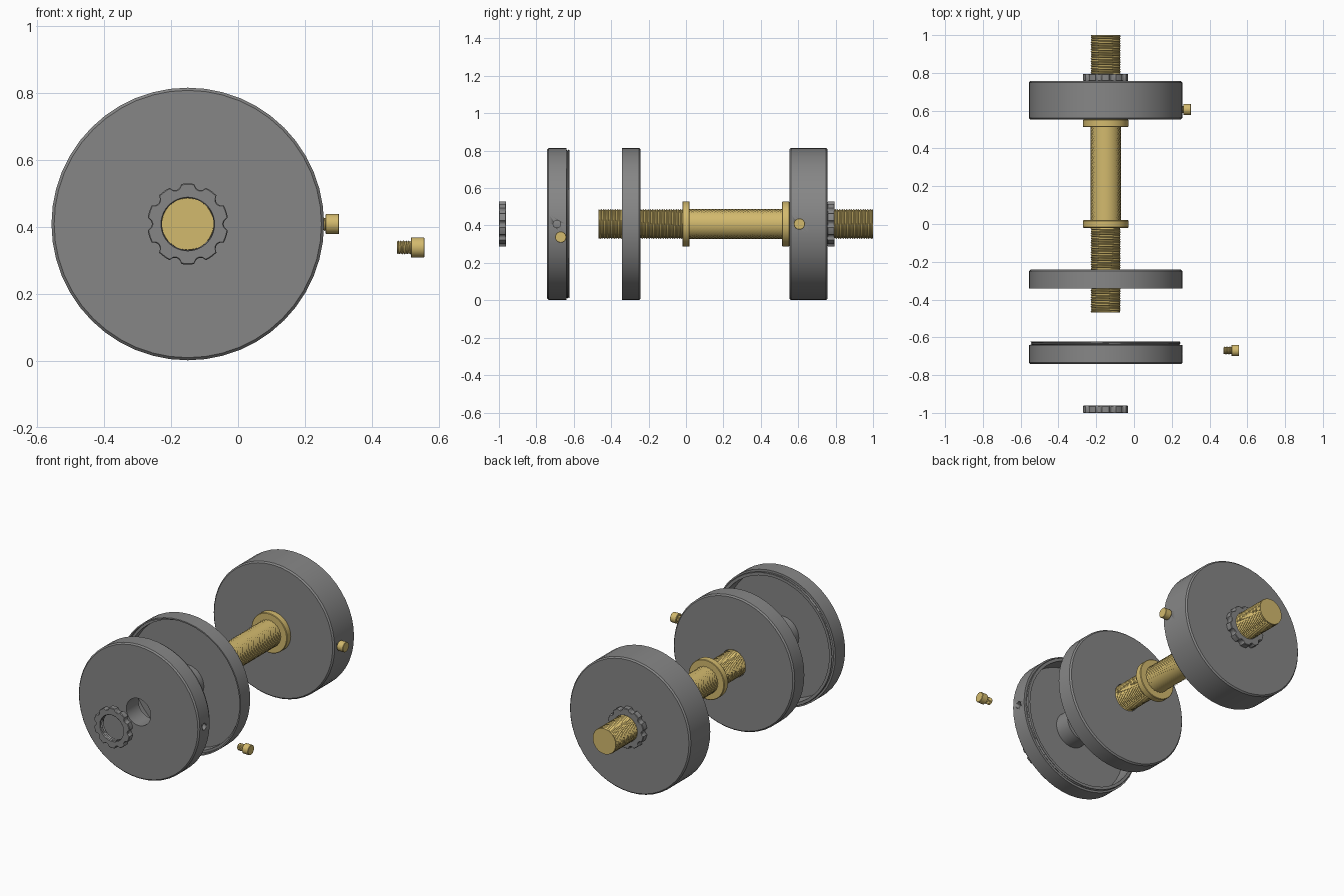
import bpy, bmesh
from math import cos, sin, pi, tau, floor
from mathutils import Vector, Matrix

if "Cube" in bpy.data.objects:
    bpy.data.objects.remove(bpy.data.objects["Cube"])

CENTRE = Vector((-0.15, 0, 0.408))
brass = bpy.data.materials.new("brass")
brass.diffuse_color = (0.65, 0.49, 0.155, 1)
brass.use_nodes = True
brass.node_tree.nodes["Principled BSDF"].inputs["Base Color"].default_value = brass.diffuse_color
dark = bpy.data.materials.new("dark_grey")
dark.diffuse_color = (0.24, 0.24, 0.24, 1)
dark.use_nodes = True
dark.node_tree.nodes["Principled BSDF"].inputs["Base Color"].default_value = dark.diffuse_color


def revolve(name, profile, seg=48, closed=False, origin=CENTRE, turn=None, mat=dark):
    """Lathe (radius, y[, offset function]) points around y; open profiles start and end on the axis."""
    bm = bmesh.new()
    rings = []
    for p in profile:
        r, y = p[:2]
        off = p[2] if len(p) > 2 else None
        if r == 0:
            rings.append([bm.verts.new((0, y, 0))] * seg)
            continue
        ring = []
        for i in range(seg):
            a = tau * i / seg
            q = r + (off(a, y) if off else 0)
            ring.append(bm.verts.new((q * cos(a), y, q * sin(a))))
        rings.append(ring)
    pairs = list(zip(rings, rings[1:]))
    if closed:
        pairs.append((rings[-1], rings[0]))
    for r0, r1 in pairs:
        for i in range(seg):
            j = (i + 1) % seg
            vs = list(dict.fromkeys((r0[i], r0[j], r1[j], r1[i])))
            bm.faces.new(vs)
    bmesh.ops.recalc_face_normals(bm, faces=bm.faces)
    if turn:
        bm.transform(turn)
    me = bpy.data.meshes.new(name)
    bm.to_mesh(me)
    bm.free()
    me.materials.append(mat)
    ob = bpy.data.objects.new(name, me)
    ob.location = origin
    bpy.context.collection.objects.link(ob)
    bpy.ops.object.select_all(action='DESELECT')
    ob.select_set(True)
    bpy.context.view_layer.objects.active = ob
    bpy.ops.object.shade_smooth_by_angle(angle=pi / 6)
    return ob


def thread(r, y0, y1, depth=0.006, pitch=0.0125):
    """Helical ridge rows between y0 and y1, plain at both ends."""
    def off(a, y):
        t = y / pitch - a / tau
        return -depth * abs(2 * (t - floor(t)) - 1)
    n = max(2, round(abs(y1 - y0) / pitch * 6))
    rows = [(r, y0 + (y1 - y0) * k / n, off) for k in range(1, n)]
    return [(r - depth / 2, y0)] + rows + [(r - depth / 2, y1)]


def knurl(r, y0, y1, n=56):
    """Fine diamond grip."""
    rows = []
    for k in range(n + 1):
        rows.append((r, y0 + (y1 - y0) * k / n,
                     lambda a, y, k=k: -0.005 * ((k + round(a * 48 / tau)) % 2)))
    return rows


def copy(ob, name, offset):
    c = ob.copy()
    c.name = name
    c.location = ob.location + Vector(offset)
    bpy.context.collection.objects.link(c)
    return c


def collar(y):
    return [(0.117, y), (0.12, y + 0.003), (0.12, y + 0.037), (0.117, y + 0.04)]


# Handle bar: threaded ends, two collars, knurled grip
bar = [(0, -0.468), (0.077, -0.468)] + thread(0.08, -0.465, -0.02)
bar += collar(-0.02) + knurl(0.081, 0.02, 0.513) + collar(0.513)
bar += thread(0.08, 0.553, 0.997) + [(0.077, 1.0), (0, 1.0)]
revolve("handle_bar", bar, mat=brass)

# Outer shell: hollow cup open to the back with a threaded male lip
outer = [(0.082, -0.742), (0.399, -0.742), (0.407, -0.734), (0.407, -0.640), (0.390, -0.640)]
outer += thread(0.398, -0.638, -0.622, 0.006, 0.012)
outer += [(0.378, -0.622), (0.378, -0.720), (0.105, -0.720), (0.105, -0.625), (0.082, -0.625)]
outer_shell = revolve("outer_shell", outer, closed=True)

# Filler hole through the rim
cutter = revolve("hole_cutter", [(0, -0.05), (0.02, -0.05), (0.02, 0.05), (0, 0.05)], 24,
                 origin=CENTRE + Vector((0.39, -0.69, 0)), turn=Matrix.Rotation(-pi / 2, 4, 'Z'))
mod = outer_shell.modifiers.new("filler_hole", 'BOOLEAN')
mod.operation = 'DIFFERENCE'
mod.object = cutter
bpy.context.view_layer.objects.active = outer_shell
bpy.ops.object.modifier_apply(modifier=mod.name)
bpy.data.objects.remove(cutter)
copy(outer_shell, "outer_shell_assembled", (0, 1.296, 0))

# Inner shell: hollow cup open to the front with a female recess
inner = [(0.082, -0.242), (0.399, -0.242), (0.407, -0.250), (0.407, -0.342), (0.399, -0.342),
         (0.399, -0.314), (0.385, -0.314), (0.385, -0.264), (0.105, -0.264), (0.105, -0.336),
         (0.082, -0.336)]
inner_shell = revolve("inner_shell", inner, closed=True)
copy(inner_shell, "inner_shell_assembled", (0, 0.998, 0))


# Scalloped nut with ten notches and a threaded bore
def scallop(a, y):
    return -0.014 * max(0, -cos(10 * (a - pi / 2))) ** 0.6


nut = [(0.118, -1.0, scallop), (0.121, -0.997, scallop), (0.121, -0.965, scallop),
       (0.118, -0.962, scallop)] + thread(0.083, -0.962, -1.0)
lock_nut = revolve("lock_nut", nut, 120, closed=True)
copy(lock_nut, "lock_nut_assembled", (0, 1.757, 0))

# Filler plug: threaded shank and round head, pointing along x
plug = [(0, 0.475), (0.017, 0.475)] + thread(0.021, 0.477, 0.516, 0.004, 0.008)
plug += [(0.028, 0.516), (0.03, 0.518), (0.03, 0.555), (0.028, 0.557), (0, 0.557)]
filler_plug = revolve("filler_plug", plug, 32, origin=Vector((0, -0.67, 0.338)),
                      turn=Matrix.Rotation(-pi / 2, 4, 'Z'), mat=brass)
copy(filler_plug, "filler_plug_assembled", (-0.255, 1.276, 0.07))
